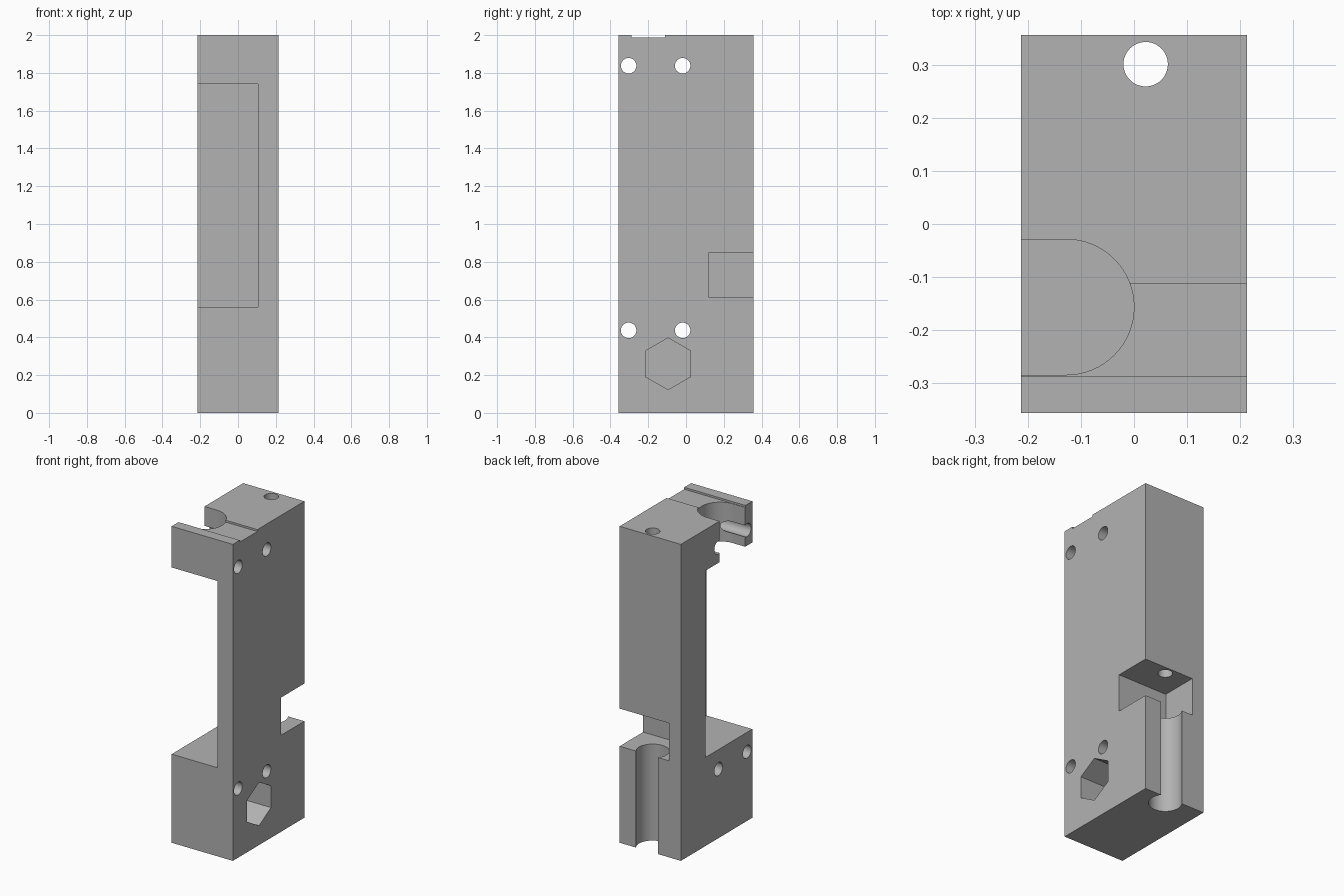
import bpy
import math
from mathutils import Matrix

default = bpy.data.objects.get("Cube")
if default:
    bpy.data.objects.remove(default, do_unlink=True)

W, D, H = 0.214, 0.357, 2.0   # half width, half depth, height
OUT = 0.1                     # how far cutters overshoot the body

grey = bpy.data.materials.new("plain grey")
grey.use_nodes = True
colour = (0.448, 0.448, 0.448, 1)
grey.diffuse_color = colour
grey.node_tree.nodes["Principled BSDF"].inputs["Base Color"].default_value = colour


def box(name, x, y, z):
    """Box from (min, max) ranges."""
    bpy.ops.mesh.primitive_cube_add(size=1)
    obj = bpy.context.object
    obj.name = name
    ranges = (x, y, z)
    centre = [(a + b) / 2 for a, b in ranges]
    size = [b - a for a, b in ranges]
    obj.data.transform(Matrix.Translation(centre) @ Matrix.Diagonal((*size, 1)))
    return obj


def rod(name, axis, start, end, centre, radius, sides=48, turn=0):
    """Prism along x or z; centre is given in the other two axes."""
    bpy.ops.mesh.primitive_cylinder_add(vertices=sides, radius=radius, depth=end - start)
    obj = bpy.context.object
    obj.name = name
    mid = (start + end) / 2
    spin = Matrix.Rotation(turn, 4, 'Z')
    if axis == 'X':
        place = Matrix.Translation((mid, *centre)) @ Matrix.Rotation(math.pi / 2, 4, 'Y')
    else:
        place = Matrix.Translation((*centre, mid))
    obj.data.transform(place @ spin)
    return obj


body = box("bracket_body", (-W, W), (-D, D), (0, H))

# Tall front recess, back notch and shallow channel across the top
cutters = [
    box("front_recess", (-W - OUT, 0.105), (-D - OUT, 0.112), (0.56, 1.74)),
    box("back_notch", (-0.132, W + OUT), (0.123, D + OUT), (0.61, 0.848)),
    box("top_channel", (-W - OUT, W + OUT), (-0.288, -0.112), (H - 0.012, H + OUT)),
]

# U-shaped slot through the head, open to one side
slot_r, slot_x, slot_y = 0.128, -0.128, -0.157
cutters += [
    rod("slot_round", 'Z', 1.6, H + OUT, (slot_x, slot_y), slot_r, 64),
    box("slot_mouth", (-W - OUT, slot_x), (slot_y - slot_r, slot_y + slot_r), (1.6, H + OUT)),
]

# Vertical rod hole and the wider open bore beneath the notch
cutters += [
    rod("rod_hole", 'Z', 0.7, H + OUT, (0.022, 0.302), 0.042),
    rod("spring_bore", 'Z', -OUT, 0.7, (0.022, 0.302), 0.095, 64),
]

# Four cross holes
for y in (-0.304, -0.018):
    for z in (0.437, 1.838):
        cutters.append(rod("cross_hole", 'X', -W - OUT, W + OUT, (y, z), 0.041))

# Hexagonal nut pocket, points facing front and back
cutters.append(rod("nut_pocket", 'X', W - 0.2, W + OUT, (-0.095, 0.26), 0.137, 6, math.pi / 2))

# Carve the body, then drop the cutters
for cutter in cutters:
    cutter.hide_render = True
    mod = body.modifiers.new(cutter.name, 'BOOLEAN')
    mod.operation = 'DIFFERENCE'
    mod.solver = 'EXACT'
    mod.object = cutter

graph = bpy.context.evaluated_depsgraph_get()
carved = bpy.data.meshes.new_from_object(body.evaluated_get(graph))
body.modifiers.clear()
body.data = carved
for cutter in cutters:
    bpy.data.objects.remove(cutter, do_unlink=True)

carved.materials.clear()
carved.materials.append(grey)

# Smooth bores with sharp edges kept
bpy.ops.object.select_all(action='DESELECT')
body.select_set(True)
bpy.context.view_layer.objects.active = body
bpy.ops.object.shade_smooth_by_angle(angle=math.radians(30))
